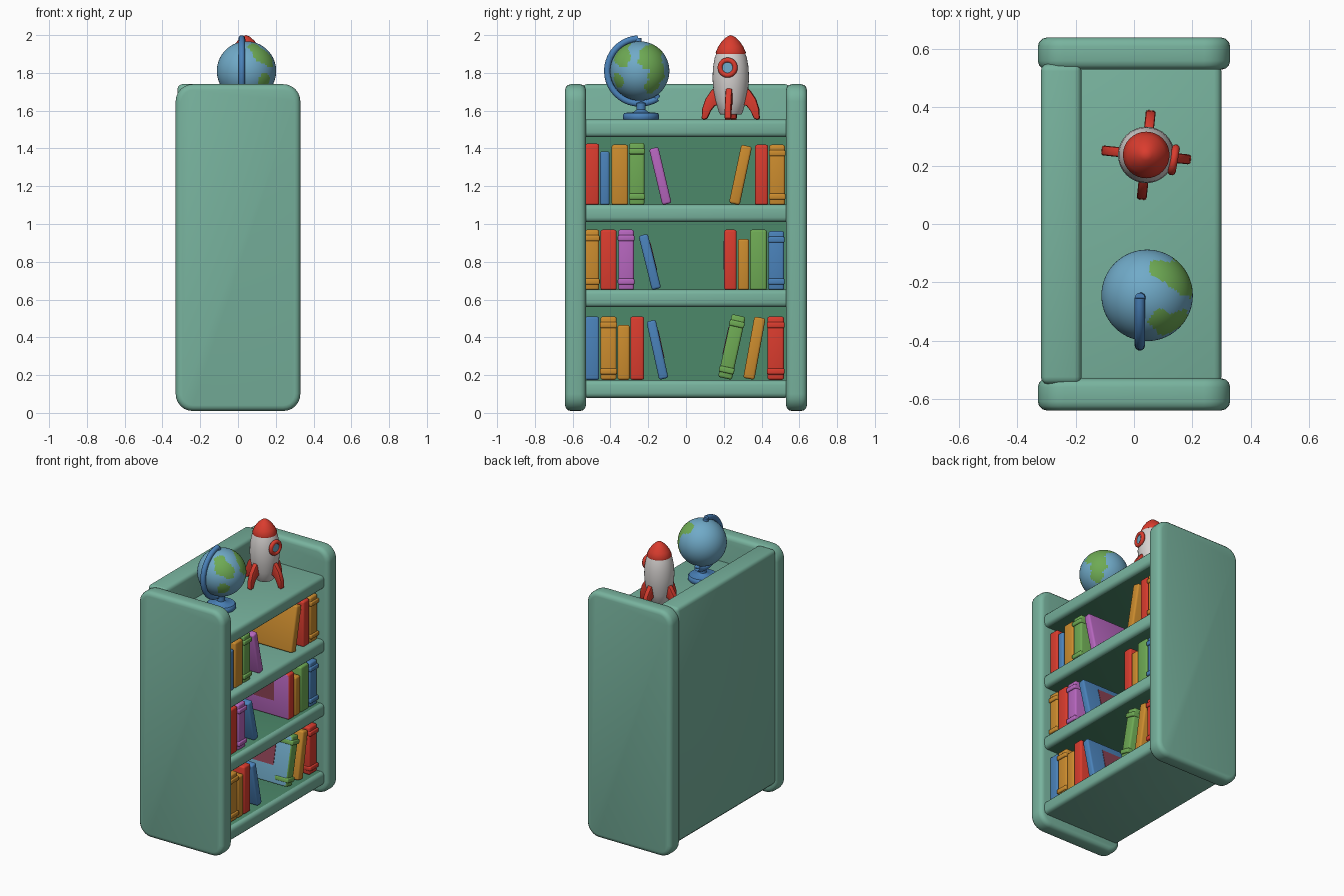
import bpy, bmesh, math
from mathutils import Vector, Matrix

if "Cube" in bpy.data.objects:
    bpy.data.objects.remove(bpy.data.objects["Cube"])


def mat(name, r, g, b):
    m = bpy.data.materials.new(name)
    lin = [(c / 255 / 12.92) if c < 11 else ((c / 255 + 0.055) / 1.055) ** 2.4 for c in (r, g, b)]
    m.diffuse_color = (*lin, 1)
    m.use_nodes = True
    m.node_tree.nodes["Principled BSDF"].inputs["Base Color"].default_value = m.diffuse_color
    return m


TEAL = mat("teal", 120, 179, 158)
DARK = mat("dark_green", 76, 136, 106)
RED = mat("red", 218, 60, 46)
ORANGE = mat("orange", 204, 140, 46)
GREEN = mat("leaf_green", 110, 170, 84)
BLUE = mat("blue", 74, 130, 186)
PURPLE = mat("purple", 182, 102, 190)
SKY = mat("ocean_blue", 112, 170, 200)
WHITE = mat("off_white", 214, 210, 208)
MAROON = mat("maroon", 140, 66, 84)


def finish(bm, name, *mats, matrix=None):
    bmesh.ops.recalc_face_normals(bm, faces=bm.faces)
    me = bpy.data.meshes.new(name)
    bm.to_mesh(me)
    bm.free()
    for m in mats:
        me.materials.append(m)
    ob = bpy.data.objects.new(name, me)
    if matrix is not None:
        ob.matrix_world = matrix
    bpy.context.collection.objects.link(ob)
    return ob


def box(name, lo, hi, bevel, *mats, rule=None, corner=0, matrix=None):
    """Rounded box; corner rounds the y-parallel edges first, rule picks faces for the second colour."""
    lo, hi = Vector(lo), Vector(hi)
    bm = bmesh.new()
    bmesh.ops.create_cube(bm, size=1)
    for v in bm.verts:
        v.co = Vector([(lo[i] + hi[i]) / 2 + v.co[i] * (hi[i] - lo[i]) for i in range(3)])
    if corner:
        es = [e for e in bm.edges if abs(e.verts[0].co.y - e.verts[1].co.y) > 1e-4]
        bmesh.ops.bevel(bm, geom=es, offset=corner, segments=6, profile=0.5, affect='EDGES')
        bm.normal_update()
        edges = [e for e in bm.edges if e.calc_face_angle(0) > 1]
    else:
        edges = bm.edges[:]
    if bevel:
        bmesh.ops.bevel(bm, geom=edges, offset=bevel, segments=3, profile=0.5, affect='EDGES')
    bmesh.ops.recalc_face_normals(bm, faces=bm.faces)
    if rule:
        for f in bm.faces:
            f.material_index = int(rule(f.normal))
    return finish(bm, name, *mats, matrix=matrix)


def lathe(name, profile, centre, m, steps=32):
    bm = bmesh.new()
    vs = [bm.verts.new((r, 0, z)) for r, z in profile]
    es = [bm.edges.new(p) for p in zip(vs, vs[1:])]
    bmesh.ops.spin(bm, geom=vs + es, cent=(0, 0, 0), axis=(0, 0, 1), angle=2 * math.pi, steps=steps)
    bmesh.ops.remove_doubles(bm, verts=bm.verts, dist=1e-5)
    return finish(bm, name, m, matrix=Matrix.Translation((centre[0], centre[1], 0)))


def tube(name, pts, radius, m, cyclic=False):
    cu = bpy.data.curves.new(name, 'CURVE')
    cu.dimensions = '3D'
    cu.bevel_depth, cu.bevel_resolution, cu.use_fill_caps = radius, 3, True
    sp = cu.splines.new('POLY')
    sp.points.add(len(pts) - 1)
    for p, co in zip(sp.points, pts):
        p.co = (*co, 1)
    sp.use_cyclic_u = cyclic
    cu.materials.append(m)
    ob = bpy.data.objects.new(name, cu)
    bpy.context.collection.objects.link(ob)
    return ob


# ---- bookcase ----
for side, y in (("left", -0.585), ("right", 0.585)):
    box(side + "_side_panel", (-0.33, y - 0.055, 0.01), (0.33, y + 0.055, 1.74), 0.03, TEAL, corner=0.09)
box("back_panel", (-0.32, -0.55, 0.09), (-0.18, 0.55, 1.74), 0.025, TEAL)
box("inner_back", (-0.185, -0.535, 0.15), (-0.176, 0.535, 1.48), 0, DARK)
for i, z in enumerate((0.08, 0.56, 1.01, 1.46)):
    def rule(n, i=i):
        return (i > 0 and n.z < -0.99) or (i < 2 and n.z > 0.99)
    box(f"shelf_{i + 1}", (-0.31, -0.55, z), (0.30, 0.55, z + 0.093), 0.025, TEAL, DARK, rule=rule)

# ---- books: y at bottom, y at top, thickness, height, colour, raised bands, (painted side, cover colour) ----
ROWS = {
    0.175: [(-0.497, -0.497, 0.075, 0.335, BLUE, 0), (-0.41, -0.41, 0.085, 0.335, ORANGE, 1),
            (-0.33, -0.33, 0.065, 0.29, ORANGE, 0), (-0.258, -0.258, 0.073, 0.335, RED, 0),
            (-0.117, -0.186, 0.05, 0.315, BLUE, 0, (1, BLUE)), (0.205, 0.28, 0.075, 0.34, GREEN, 1, (-1, SKY)),
            (0.332, 0.392, 0.06, 0.33, ORANGE, 0), (0.475, 0.475, 0.088, 0.335, RED, 1)],
    0.65: [(-0.497, -0.497, 0.075, 0.32, ORANGE, 1), (-0.41, -0.41, 0.085, 0.32, RED, 0),
           (-0.317, -0.317, 0.083, 0.32, PURPLE, 1), (-0.155, -0.228, 0.05, 0.295, BLUE, 0, (1, BLUE)),
           (0.235, 0.235, 0.065, 0.32, RED, 0, (-1, PURPLE)), (0.304, 0.304, 0.06, 0.27, ORANGE, 0),
           (0.383, 0.383, 0.09, 0.32, GREEN, 0), (0.478, 0.478, 0.083, 0.312, BLUE, 1)],
    1.10: [(-0.497, -0.497, 0.075, 0.325, RED, 0), (-0.43, -0.43, 0.05, 0.285, BLUE, 0),
           (-0.35, -0.35, 0.088, 0.32, ORANGE, 0), (-0.26, -0.26, 0.08, 0.33, GREEN, 1),
           (-0.1, -0.172, 0.05, 0.305, PURPLE, 0), (0.255, 0.322, 0.058, 0.315, ORANGE, 0),
           (0.4, 0.4, 0.07, 0.32, RED, 0), (0.483, 0.483, 0.083, 0.32, ORANGE, 1)],
}
for row, (z0, books) in enumerate(ROWS.items()):
    for n, (yb, yt, th, h, colour, bands, *cover) in enumerate(books):
        name = f"book_{row + 1}_{n + 1}"
        a = math.atan2(yt - yb, h)
        zc = z0 + h / 2 * math.cos(a) + th / 2 * abs(math.sin(a))
        M = Matrix.Translation((0.04, (yb + yt) / 2, zc)) @ Matrix.Rotation(-a, 4, 'X')
        t, k = th / 2, h / 2
        if cover:
            s, paint = cover[0]
            box(name, (-0.21, -t, -k), (0.215, t, k), 0.012, colour, paint,
                rule=lambda v, s=s: v.y * s > 0.95, matrix=M)
            ys = sorted((s * t, s * (t + 0.003)))
            box(name + "_cover_patch", (-0.06, ys[0], -0.05), (0.1, ys[1], 0.1), 0, MAROON, matrix=M)
        else:
            box(name, (-0.21, -t, -k), (0.215, t, k), 0.012, colour, matrix=M)
        if bands:
            for z in (-k + 0.045, k - 0.045):
                box(name + "_band", (0.12, -t - 0.003, z - 0.016), (0.225, t + 0.003, z + 0.016),
                    0.008, colour, matrix=M)

# ---- globe: ball with land chosen by direction ----
C = Vector((0.045, -0.245, 1.81))
R = 0.157
LAND = [((0.10, 0.06, 0.085), 0.42), ((0.125, 0.04, 0.05), 0.33), ((0.12, 0.09, -0.01), 0.36),
        ((0.12, 0.07, -0.085), 0.27), ((0.085, -0.10, 0.085), 0.36), ((0.10, -0.075, 0.05), 0.27),
        ((0.05, -0.085, 0.12), 0.27), ((0.09, -0.11, -0.05), 0.26), ((0.05, 0.09, 0.12), 0.3)]
bm = bmesh.new()
bmesh.ops.create_uvsphere(bm, u_segments=72, v_segments=48, radius=R)
for f in bm.faces:
    d = f.calc_center_median()
    wob = 0.05 * math.sin(d.y * 90) * math.cos(d.z * 80)
    f.material_index = int(any(d.angle(Vector(p)) < r + wob for p, r in LAND))
finish(bm, "globe_ball", SKY, GREEN, matrix=Matrix.Translation(C))

# globe stand
arc = []
for i in range(25):
    a = math.radians(93 + i * (303 - 93) / 24)
    arc.append((C.x - 0.025, C.y + 0.172 * math.cos(a), C.z + 0.172 * math.sin(a)))
tube("globe_arm", arc, 0.018, BLUE)
for n, p in (("globe_top_pin", arc[0]), ("globe_bottom_pin", arc[-1])):
    tube(n, [p, C.lerp(Vector(p), 0.8)], 0.018, BLUE)
lathe("globe_base", [(0, 1.55), (0.09, 1.55), (0.096, 1.558), (0.096, 1.578), (0.088, 1.588), (0.04, 1.592),
                     (0.024, 1.605), (0.024, 1.64), (0, 1.65)], (0.035, -0.238), BLUE)

# ---- rocket ----
P = (0.042, 0.237)
lathe("rocket_body", [(0, 1.58), (0.055, 1.58), (0.062, 1.588), (0.08, 1.65), (0.092, 1.71), (0.097, 1.77),
                      (0.094, 1.83), (0.085, 1.88), (0.075, 1.908), (0, 1.912)], P, WHITE)
lathe("rocket_nose", [(0, 1.9), (0.078, 1.9), (0.08, 1.908), (0.066, 1.94), (0.045, 1.97), (0.02, 1.992),
                      (0, 2.0)], P, RED)
FIN = [(0.07, 1.735), (0.105, 1.705), (0.135, 1.66), (0.151, 1.61), (0.154, 1.56), (0.145, 1.552),
       (0.125, 1.558), (0.105, 1.6), (0.085, 1.625), (0.05, 1.635)]
for i in range(4):
    bm = bmesh.new()
    face = bm.faces.new([bm.verts.new((r, -0.017, z)) for r, z in FIN])
    ext = bmesh.ops.extrude_face_region(bm, geom=[face])["geom"]
    bmesh.ops.translate(bm, verts=[v for v in ext if isinstance(v, bmesh.types.BMVert)], vec=(0, 0.034, 0))
    bm.normal_update()
    rim = [e for e in bm.edges if abs(e.verts[0].co.y - e.verts[1].co.y) < 1e-5]
    bmesh.ops.bevel(bm, geom=rim, offset=0.008, segments=2, profile=0.5, affect='EDGES')
    spin = Matrix.Rotation(math.radians(90 * i - 6), 4, 'Z')
    finish(bm, f"rocket_fin_{i + 1}", RED, matrix=Matrix.Translation((*P, 0)) @ spin)

# rocket porthole
W = Matrix.Translation((*P, 1.828)) @ Matrix.Rotation(math.radians(-10), 4, 'Z')
ring = [(0.096, 0.04 * math.cos(i * math.pi / 12), 0.04 * math.sin(i * math.pi / 12)) for i in range(24)]
tube("porthole_ring", ring, 0.014, RED, cyclic=True).matrix_world = W
bm = bmesh.new()
bmesh.ops.create_cone(bm, cap_ends=True, segments=24, radius1=0.036, radius2=0.036, depth=0.04)
finish(bm, "porthole_glass", SKY,
       matrix=W @ Matrix.Translation((0.082, 0, 0)) @ Matrix.Rotation(math.pi / 2, 4, 'Y'))

# ---- smooth shading with sharp edges kept ----
for ob in bpy.context.scene.objects:
    if ob.type == 'MESH':
        ob.select_set(True)
        bpy.context.view_layer.objects.active = ob
bpy.ops.object.shade_smooth_by_angle(angle=math.radians(40))
